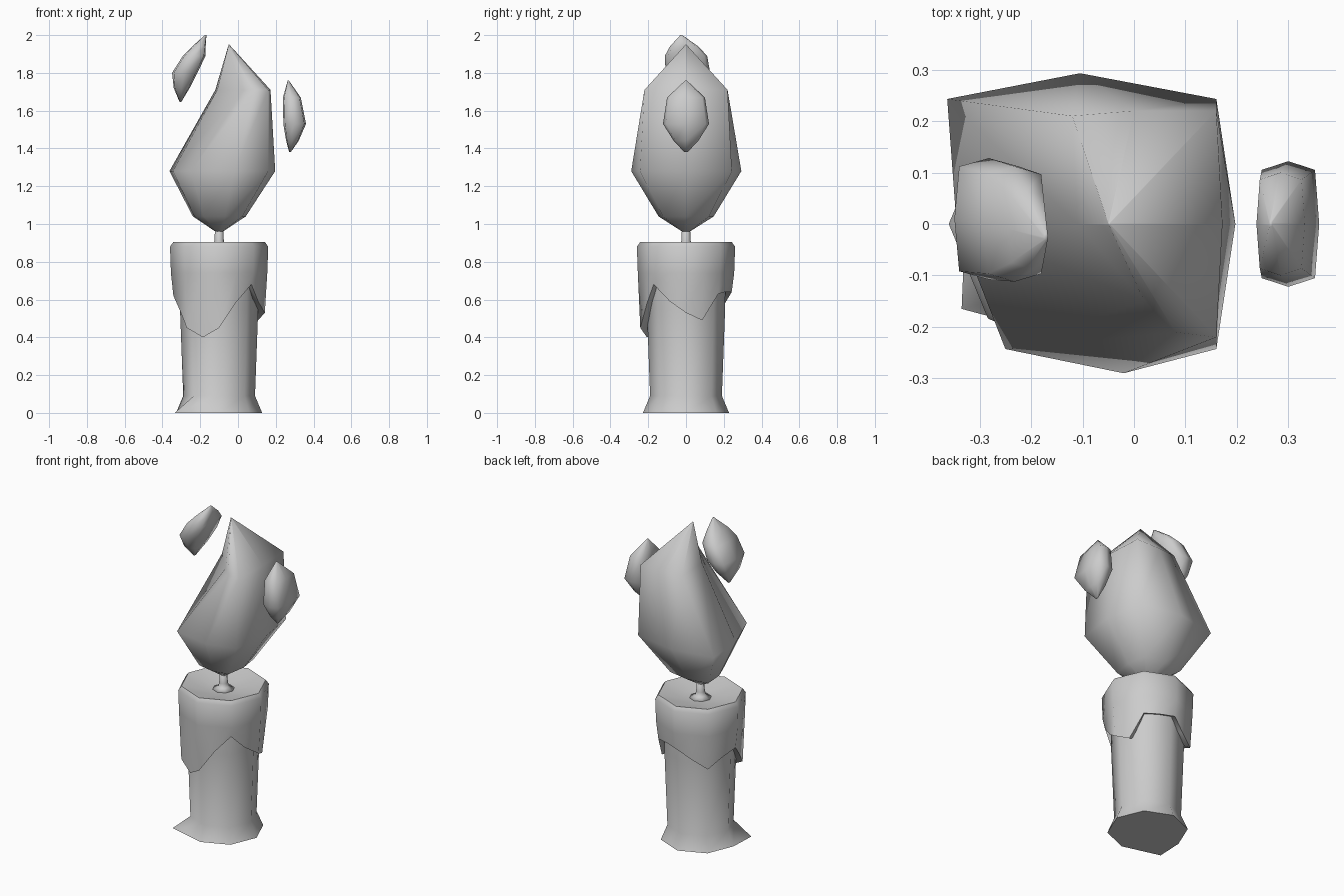
import bpy, bmesh, math
from mathutils import Vector

cube = bpy.data.objects.get("Cube")
if cube:
    bpy.data.objects.remove(cube)

grey = bpy.data.materials.new("plain grey")
grey.use_nodes = True
COLOUR = (0.6, 0.6, 0.6, 1)
grey.diffuse_color = COLOUR
grey.node_tree.nodes["Principled BSDF"].inputs["Base Color"].default_value = COLOUR

AXIS_X = -0.1  # centre line of the candle


def loft(name, rings, angle=180):
    """Skin a stack of equal-length rings and cap both ends."""
    bm = bmesh.new()
    loops = [[bm.verts.new(p) for p in ring] for ring in rings]
    n = len(loops[0])
    for low, high in zip(loops, loops[1:]):
        for i in range(n):
            j = (i + 1) % n
            bm.faces.new((low[i], low[j], high[j], high[i]))
    bm.faces.new(list(reversed(loops[0])))
    bm.faces.new(loops[-1])
    bmesh.ops.recalc_face_normals(bm, faces=bm.faces)
    mesh = bpy.data.meshes.new(name)
    bm.to_mesh(mesh)
    bm.free()
    mesh.materials.append(grey)
    obj = bpy.data.objects.new(name, mesh)
    bpy.context.collection.objects.link(obj)
    bpy.ops.object.select_all(action='DESELECT')
    obj.select_set(True)
    bpy.context.view_layer.objects.active = obj
    bpy.ops.object.shade_smooth_by_angle(angle=math.radians(angle))
    return obj


def octagon(r, z, cx=AXIS_X):
    return [Vector((cx + r * math.cos(i * math.pi / 4),
                    r * math.sin(i * math.pi / 4), z)) for i in range(8)]


def split(ring):
    """Add a midpoint on every side."""
    out = []
    for i, p in enumerate(ring):
        out += [p, (p + ring[(i + 1) % len(ring)]) / 2]
    return out


def boxy(cx, cy, z, rx, ry):
    """Eight-sided ring with full corners."""
    ring = []
    for i in range(8):
        a = i * math.pi / 4
        k = 1.22 if i % 2 else 1
        ring.append(Vector((cx + k * rx * math.cos(a), cy + k * ry * math.sin(a), z)))
    return ring


# Candle body with a flared foot, one corner of the foot pulled out
foot = octagon(0.228, 0)
foot[5] = Vector((-0.335, -0.165, 0))
loft("candle_body", [foot, octagon(0.19, 0.09), octagon(0.207, 0.55),
                     octagon(0.21, 0.8)], 80)

# Melted wax collar: uneven lower rim, bevelled top and shallow dish
rim_heights = [0.53, 0.49, 0.63, 0.64, 0.64, 0.58, 0.53, 0.58,
               0.62, 0.54, 0.45, 0.40, 0.45, 0.58, 0.68, 0.59]
rim = split(octagon(0.242, 0))
inner = split(octagon(0.195, 0))
for p, q, h in zip(rim, inner, rim_heights):
    p.z = h
    q.z = h + 0.02
waist = split(octagon(0.255, 0.74))
collar_rings = [inner, rim, waist]
for r, z in ((0.26, 0.88), (0.242, 0.905), (0.215, 0.9), (0.1, 0.872), (0.02, 0.87)):
    collar_rings.append(split(octagon(r, z)))
loft("wax_collar", collar_rings, 60)

# Wick with a spread root
loft("wick", [octagon(r, z) for r, z in
              ((0.07, 0.868), (0.032, 0.885), (0.025, 0.91), (0.021, 0.985))])

# Main flame: twisted rings leaning to a point
belly_xy = [(0.197, 0), (0.16, 0.243), (-0.105, 0.293), (-0.363, 0.243),
            (-0.345, 0), (-0.25, -0.243), (-0.02, -0.29), (0.16, -0.243)]
shoulder_xy = [(0.172, 0), (0.16, 0.22), (0.0, 0.22), (-0.12, 0.21),
               (-0.11, 0), (0.02, -0.15), (0.08, -0.21), (0.16, -0.22)]
belly = [Vector((x, y, 1.28)) for x, y in belly_xy]
shoulder = [Vector((x, y, 1.71)) for x, y in shoulder_xy]
middle = Vector((-0.085, 0, 1.28))


def shrink(scale, cx, z):
    return [Vector((cx, 0, z)) + (p - middle) * scale for p in belly]


loft("flame", [shrink(0.07, AXIS_X, 0.96), shrink(0.5, AXIS_X, 1.04),
               belly, shoulder, shrink(0.006, -0.048, 1.95)])

# Two loose flame flecks: centre x, centre y, z, half width, half depth
loft("left_fleck", [boxy(*r) for r in (
    (0.275, 0, 1.38, 0.004, 0.008), (0.288, 0, 1.44, 0.033, 0.065),
    (0.3, 0, 1.53, 0.06, 0.122), (0.285, 0, 1.67, 0.047, 0.1),
    (0.266, 0, 1.76, 0.003, 0.004))])
loft("right_fleck", [boxy(*r) for r in (
    (-0.305, 0.01, 1.645, 0.004, 0.008), (-0.298, 0.01, 1.72, 0.042, 0.075),
    (-0.282, 0.01, 1.80, 0.067, 0.118), (-0.232, 0, 1.89, 0.06, 0.112),
    (-0.207, -0.01, 1.94, 0.036, 0.075), (-0.171, -0.025, 2.0, 0.004, 0.005))])
